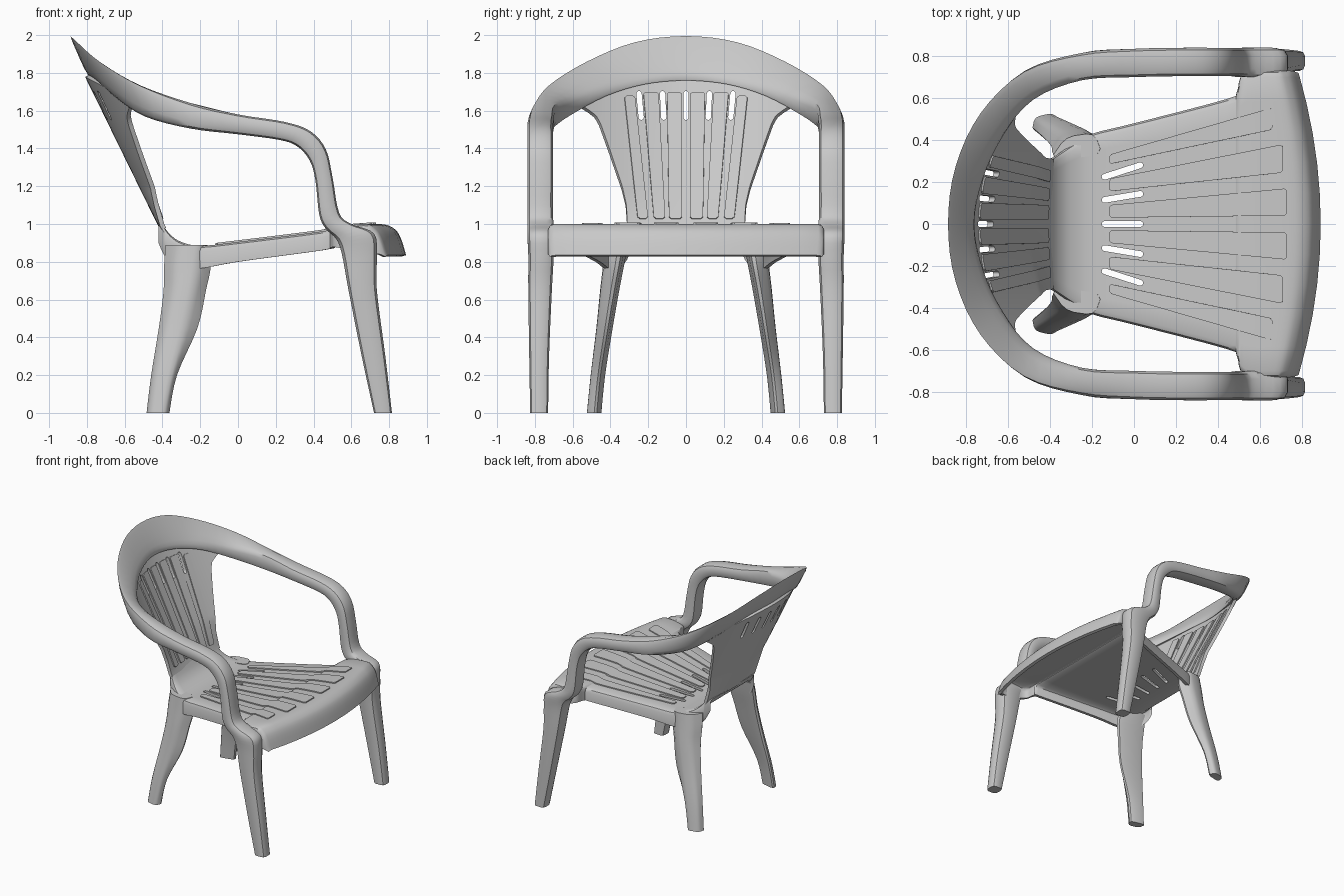
import bpy, bmesh, math
from mathutils import Vector

cube = bpy.data.objects.get("Cube")
if cube:
    bpy.data.objects.remove(cube, do_unlink=True)

plastic = bpy.data.materials.new("grey plastic")
plastic.use_nodes = True
grey = (0.58, 0.58, 0.58, 1)
plastic.diffuse_color = grey
plastic.node_tree.nodes["Principled BSDF"].inputs["Base Color"].default_value = grey


def finish(name, bm):
    """Turn a bmesh into a linked, active object."""
    mesh = bpy.data.meshes.new(name)
    bm.to_mesh(mesh)
    bm.free()
    mesh.materials.append(plastic)
    obj = bpy.data.objects.new(name, mesh)
    bpy.context.collection.objects.link(obj)
    activate(obj)
    return obj


def activate(obj):
    bpy.ops.object.select_all(action="DESELECT")
    obj.select_set(True)
    bpy.context.view_layer.objects.active = obj


def smooth_shade(degrees=40):
    bpy.ops.object.shade_smooth_by_angle(angle=math.radians(degrees))


def spline(stations, steps=4):
    """Catmull-Rom interpolation through rows of numbers."""
    rows = []
    last = len(stations) - 1
    for i in range(last):
        quad = [stations[max(0, min(last, i + k))] for k in (-1, 0, 1, 2)]
        for s in range(steps):
            t = s / steps
            rows.append([b + 0.5 * t * (c - a + t * (2 * a - 5 * b + 4 * c - d + t * (3 * (b - c) + d - a)))
                         for a, b, c, d in zip(*quad)])
    rows.append(list(stations[last]))
    return rows


def lookup(table, key):
    """Linear interpolation of the second column by the first."""
    for a, b in zip(table, table[1:]):
        if key <= b[0]:
            t = max(0, (key - a[0]) / (b[0] - a[0]))
            return a[1] + t * (b[1] - a[1])
    return table[-1][1]


def mirrored(station):
    return [-v if k % 3 == 1 else v for k, v in enumerate(station)]


def loft(name, paths):
    """Rounded four-corner tubes; a station holds four x, y, z corners."""
    bm = bmesh.new()
    for path in paths:
        rings = []
        for row in spline(path):
            corners = [Vector(row[k:k + 3]) for k in range(0, 12, 3)]
            ring = []
            for k, p in enumerate(corners):
                before, after = corners[k - 1] - p, corners[(k + 1) % 4] - p
                ring += [p + before * 0.27, p + (before + after) * 0.08, p + after * 0.27]
            rings.append([bm.verts.new(p) for p in ring])
        for r, s in zip(rings, rings[1:]):
            for k in range(12):
                n = (k + 1) % 12
                bm.faces.new((r[k], r[n], s[n], s[k]))
        bm.faces.new(rings[0])
        bm.faces.new(rings[-1])
    bmesh.ops.recalc_face_normals(bm, faces=bm.faces)
    finish(name, bm)
    smooth_shade()


def add_grid(bm, rows):
    verts = [[bm.verts.new(p) for p in row] for row in rows]
    for r, s in zip(verts, verts[1:]):
        for j in range(len(r) - 1):
            bm.faces.new((r[j], s[j], s[j + 1], r[j + 1]))


def thicken(obj, thickness):
    mod = obj.modifiers.new("thickness", "SOLIDIFY")
    mod.thickness = thickness
    mod.offset = -1
    bpy.ops.object.modifier_apply(modifier=mod.name)


def cut_slots(obj, slots, place):
    """Cut round-ended slots, each running between two flat points."""
    bm = bmesh.new()
    for start, end in slots:
        a, b = Vector(start), Vector(end)
        heading = math.atan2(b.y - a.y, b.x - a.x)
        outline = []
        for k in range(12):
            turn = heading + math.pi / 2 + math.pi * (k if k < 6 else k - 1) / 5
            outline.append((a if k < 6 else b) + 0.014 * Vector((math.cos(turn), math.sin(turn))))
        low, high = ([bm.verts.new(place(p, level)) for p in outline] for level in (0, 1))
        bm.faces.new(low)
        bm.faces.new(high)
        for k in range(12):
            n = (k + 1) % 12
            bm.faces.new((low[k], low[n], high[n], high[k]))
    bmesh.ops.recalc_face_normals(bm, faces=bm.faces)
    cutter = finish("slot_cutter", bm)
    cutter.hide_render = True
    activate(obj)
    mod = obj.modifiers.new("slots", "BOOLEAN")
    mod.operation, mod.solver, mod.object = "DIFFERENCE", "EXACT", cutter
    bpy.ops.object.modifier_apply(modifier=mod.name)
    bpy.data.objects.remove(cutter, do_unlink=True)


def ribs(name, ends, surface):
    """Raised strips following a surface; each end is (along, low, high)."""
    bm = bmesh.new()
    steps = [0, .015] + [k / 16 for k in range(1, 16)] + [.985, 1]
    for side in (1, -1):
        for first, last in ends:
            rows = []
            for t in steps:
                along, low, high = (a + t * (b - a) for a, b in zip(first, last))
                inset = 0.012 if t in (0, 1) else 0
                across = [low + inset, (low + high) / 2, high - inset]
                rows.append([surface(along, y * side) for y in across[::side]])
            add_grid(bm, rows)
    thicken(finish(name, bm), 0.02)
    smooth_shade(30)


# Seat shell: x, height, half width, skirt depth
seat_rows = spline([
    (-.40, 1.0, .31, .10), (-.36, .945, .335, .13), (-.3, .905, .375, .13),
    (-.2, .885, .43, .12), (0, .905, .48, .105), (.44, .96, .595, .10),
    (.49, .975, .63, .10), (.53, .985, .72, .11), (.74, 1.0, .73, .16),
    (.82, .98, .73, .14), (.86, .93, .73, .09), (.89, .835, .72, .01)])


def seat_section(x, z, w, skirt):
    edge = min(.03, skirt)
    half = [(w, z - skirt), (w, z - edge), (w - .009, z - edge * .3), (w - .03, z)]
    half += [(w * f, z) for f in (.8, .6, .4, .2)]
    bow = .1 * max(0, min(1, (x - .53) / .3))
    section = [(-y, h) for y, h in half] + [(0, z)] + half[::-1]
    return [(x - bow * (y / .7) ** 2, y, h) for y, h in section]


outer, inner = [], []
for i, (x, z, w, skirt) in enumerate(seat_rows):
    before, after = seat_rows[max(0, i - 1)], seat_rows[min(len(seat_rows) - 1, i + 1)]
    normal = Vector((before[1] - after[1], after[0] - before[0])).normalized() * .025
    under = z - normal.y
    outer.append(seat_section(x, z, w, skirt))
    inner.append(seat_section(x - normal.x, under, w - .025, max(.002, under - z + skirt)))
bm = bmesh.new()
add_grid(bm, [o + n[::-1] + o[:1] for o, n in zip(outer, inner)])
for end in (0, -1):
    add_grid(bm, [outer[end], inner[end]])
bmesh.ops.remove_doubles(bm, verts=bm.verts, dist=0.00001)
bmesh.ops.recalc_face_normals(bm, faces=bm.faces)
seat = finish("seat", bm)
cut_slots(seat, [((-.14, y * .9), (.03, y * 1.12)) for y in (-.25, -.128, 0, .128, .25)],
          lambda p, level: (p.x, p.y, .7 + .5 * level))
smooth_shade()
ribs("seat_ribs", [((-.12, .03, .09), (.73, .04, .17)),
                   ((-.12, .155, .215), (.71, .245, .38)),
                   ((-.12, .285, .33), (.66, .45, .555))],
     lambda x, y: (x, y, lookup(seat_rows, x) + .009))


# Backrest: leaning panel, hollowed towards the sitter
def back_surface(z, y, lift=0.0):
    hollow = min(.5, .1 + 2 * max(0, z - 1))
    return (-.40 - .49 * (z - 1) + hollow * y * y + lift, y, z)


back_widths = [(.98, .31), (1.1, .315), (1.2, .337), (1.4, .405), (1.54, .455), (1.58, .48), (1.62, .54), (1.66, .6)]
grid = []
for i in range(33):
    t = 1 - i / 32
    row = []
    for j in range(-12, 13):
        f = j / 12
        z = .98 + t * (.81 - .13 * f * f)
        row.append(back_surface(z, f * lookup(back_widths, z)))
    grid.append(row)
bm = bmesh.new()
add_grid(bm, grid)
back = finish("backrest", bm)
thicken(back, .025)
cut_slots(back, [((y, 1.565), (y * 1.05, 1.69)) for y in (-.237, -.118, 0, .118, .237)],
          lambda p, level: (-1 + .8 * level, p.x, p.y))
smooth_shade()
ribs("backrest_ribs", [((1.7, .022, .1), (1.03, .02, .09)),
                       ((1.7, .145, .225), (1.03, .11, .17)),
                       ((1.68, .27, .325), (1.03, .2, .255))],
     lambda z, y: back_surface(z, y, .01))

# Top rail, armrests and front legs: one continuous sweep
rail = [
    (-.905, 0, 2.03, -.765, 0, 1.81, -.76, 0, 1.75, -.81, 0, 1.81),
    (-.87, .28, 1.995, -.73, .22, 1.79, -.715, .22, 1.73, -.77, .25, 1.78),
    (-.745, .545, 1.885, -.64, .41, 1.745, -.62, .42, 1.67, -.67, .48, 1.68),
    (-.53, .74, 1.755, -.48, .59, 1.675, -.48, .60, 1.57, -.50, .70, 1.57)]
arm = [  # front x, z, rear x, z, inner y, outer y
    (-.25, 1.64, -.25, 1.505, .685, .815), (0, 1.58, 0, 1.475, .70, .835),
    (.25, 1.54, .22, 1.445, .705, .84), (.385, 1.49, .315, 1.41, .705, .84),
    (.465, 1.395, .38, 1.335, .705, .84), (.50, 1.25, .41, 1.23, .705, .84),
    (.535, 1.06, .43, 1.05, .705, .84), (.60, 1.0, .465, .975, .70, .84),
    (.72, .95, .52, .92, .70, .84), (.735, .83, .55, .84, .70, .835),
    (.735, .65, .585, .65, .71, .835), (.78, .3, .655, .3, .725, .83),
    (.815, 0, .72, 0, .73, .825)]
for xf, zf, xr, zr, near, far in arm:
    rail.append((xf, far, zf, xf, near, zf, xr, near, zr, xr, far, zr))
loft("top_rail_arms_and_front_legs", [[mirrored(s) for s in rail[:0:-1]] + rail])

# Rear legs: z, rear x, outer ridge x, front x, inner y, outer y, skew of the rear face
rear = [(.89, -.405, -.19, -.15, .30, .435, .08), (.78, -.41, -.21, -.12, .32, .445, .07),
        (.65, -.41, -.235, -.145, .345, .46, .06), (.45, -.43, -.28, -.19, .38, .48, .04),
        (.2, -.465, -.345, -.315, .42, .51, .02), (0, -.488, -.385, -.355, .44, .53, .015)]
leg = [(ridge, far, z, front, near + .03, z, xr, near, z, xr + skew, far - .02, z)
       for z, xr, ridge, front, near, far, skew in rear]
loft("rear_legs", [leg, [mirrored(s) for s in leg]])
